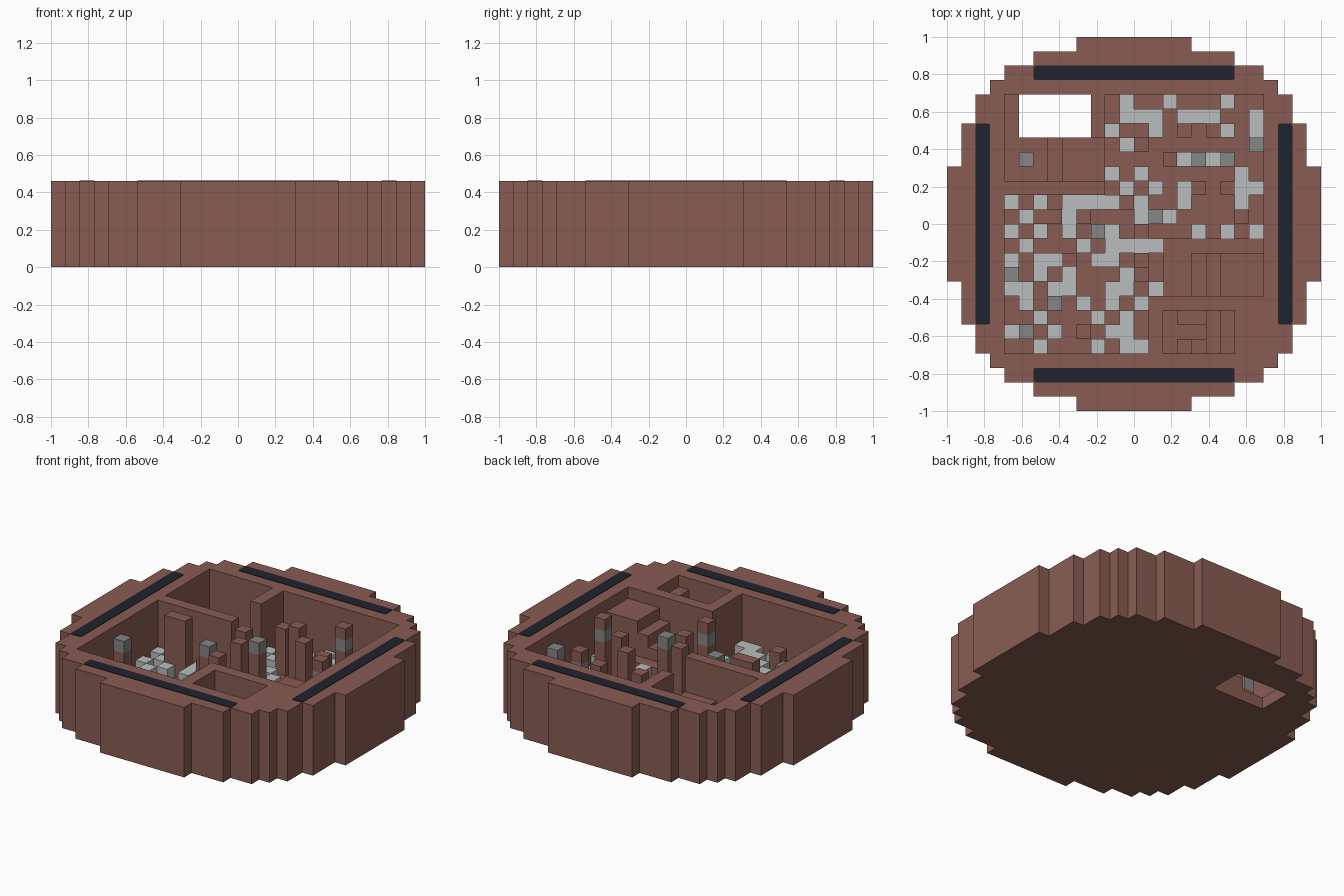
import bpy
import bmesh

U = 2 / 26          # one block
RIM = 6             # rim height in blocks
FLOOR = 1

old = bpy.data.objects.get("Cube")
if old:
    bpy.data.objects.remove(old, do_unlink=True)


def material(name, r, g, b):
    m = bpy.data.materials.new(name)
    m.use_nodes = True
    m.diffuse_color = (r, g, b, 1)
    m.node_tree.nodes["Principled BSDF"].inputs["Base Color"].default_value = (r, g, b, 1)
    return m


CLAY = material("clay brown", .25, .108, .086)
PALE = material("pale grey", .49, .51, .51)
GREY = material("mid grey", .24, .24, .24)
NAVY = material("dark navy", .014, .017, .027)


def finish(bm, name, mat):
    mesh = bpy.data.meshes.new(name)
    bm.to_mesh(mesh)
    bm.free()
    mesh.materials.append(mat)
    ob = bpy.data.objects.new(name, mesh)
    bpy.context.collection.objects.link(ob)
    return ob


def add_box(bm, x0, x1, y0, y1, z0, z1):
    verts = bmesh.ops.create_cube(bm, size=1)["verts"]
    for v in verts:
        v.co = (U * (x1 if v.co.x > 0 else x0),
                U * (y1 if v.co.y > 0 else y0),
                U * (z1 if v.co.z > 0 else z0))


def boxes(name, mat, items):
    bm = bmesh.new()
    for item in items:
        add_box(bm, *item)
    return finish(bm, name, mat)


# Heights of the stepped shell, block by block
height = {}


def fill(x0, x1, y0, y1, h):
    for x in range(x0, x1):
        for y in range(y0, y1):
            height[x, y] = h


for half_x, half_y in ((4, 13), (7, 12), (9, 11), (10, 10), (11, 9), (12, 7), (13, 4)):
    fill(-half_x, half_x, -half_y, half_y, RIM)

# Main chambers
fill(-9, 1, -9, 2, FLOOR)
fill(1, 2, -5, 2, FLOOR)
fill(-2, 9, -1, 9, FLOOR)

# Back room with an open shaft, steps and a raised doorway
fill(-9, -3, 3, 9, FLOOR)
fill(-8, -3, 6, 9, 0)
fill(-6, -5, 3, 6, 2)
fill(-5, -2, 3, 6, 3)

# Side room with steps up to a landing
fill(2, 9, -5, -1, 2)
for x0, x1, h in ((4, 5, 3), (5, 6, 4), (6, 9, 5)):
    fill(x0, x1, -5, -2, h)

# Small stair pit
fill(2, 7, -9, -6, 1)
for x0, x1, y0, y1, h in ((6, 7, -9, -6, 5), (5, 6, -9, -6, 4), (4, 5, -9, -8, 3),
                          (3, 4, -9, -8, 2), (3, 5, -7, -6, 2)):
    fill(x0, x1, y0, y1, h)


# Shell surface: tops, undersides and the risers between heights
def build_shell():
    bm = bmesh.new()

    def quad(*pts):
        bm.faces.new([bm.verts.new((x * U, y * U, z * U)) for x, y, z in pts])

    for (x, y), h in height.items():
        if h == 0:
            continue
        a, b, c, d = (x, y), (x + 1, y), (x + 1, y + 1), (x, y + 1)
        quad(*[(*p, h) for p in (a, b, c, d)])
        quad(*[(*p, 0) for p in (d, c, b, a)])
        for p, q, step in ((a, b, (0, -1)), (b, c, (1, 0)), (c, d, (0, 1)), (d, a, (-1, 0))):
            low = height.get((x + step[0], y + step[1]), 0)
            for z in range(low, h):
                quad((*p, z), (*q, z), (*q, z + 1), (*p, z + 1))
    bmesh.ops.remove_doubles(bm, verts=bm.verts, dist=U * .01)
    bmesh.ops.dissolve_limit(bm, angle_limit=.01, verts=bm.verts, edges=bm.edges)
    return finish(bm, "shell", CLAY)


build_shell()

# Pale floor blocks: row -> columns
PALE_ROWS = {
    8: (-1, 2, 6), 7: (-1, 0, 1, 3, 4, 5, 8), 6: (-2, 1, 6, 8), 5: (-1,), 4: (3, 5),
    3: (-2, 0, 7), 2: (-1, 1, 3, 7, 8), 1: (-9, -7, -5, -4, -3, -2, 0, 3, 7),
    0: (-8, -5, 0, 2), -1: (-9, -7, -5, -2, 4, 6, 8), -2: (-8, -4, -2, -1, 0, 1),
    -3: (-9, -7, -6, -3, -2), -4: (-7, -5, -1), -5: (-9, -8, -6, -5, -2, -1, 1),
    -6: (-8, -4, -2, 0), -7: (-7, -3, -1), -8: (-9, -6, -2, -1), -9: (-7, -3, -1, 0),
}
boxes("pale_blocks", PALE, [(x, x + 1, y, y + 1, FLOOR, FLOOR + 1)
                            for y, cols in PALE_ROWS.items() for x in cols])

# Plain pillars: column, row, top
PILLARS = [(-1, 1, 6), (0, -1, 6), (2, 4, 6), (4, 2, 6), (0, 5, 5), (3, 6, 3),
           (6, 2, 3), (-4, 0, 3), (-5, -3, 2), (0, -3, 3), (-4, -8, 3)]
stems = [(x, x + 1, y, y + 1, FLOOR, top) for x, y, top in PILLARS]
stems.append((-7, -5, 0, 1, FLOOR, 6))

# Pillars carrying a grey block: column, row, top of grey block
CAPPED = [(-9, -4, 5), (8, 5, 5), (1, 0, 6), (-3, -1, 5), (-6, -6, 3),
          (-8, -8, 3), (4, 4, 3), (6, 4, 3), (-8, 4, 3)]
BANDED = [(7, 0, 5), (5, 6, 5), (0, -4, 5)]
stems += [(x, x + 1, y, y + 1, FLOOR, top - 1) for x, y, top in CAPPED + BANDED]
stems += [(x, x + 1, y, y + 1, top, top + 1) for x, y, top in BANDED]
boxes("pillars", CLAY, stems)
boxes("grey_blocks", GREY, [(x, x + 1, y, y + 1, top - 1, top) for x, y, top in CAPPED + BANDED])

# Dark strips set on the four sides of the rim
for name, area in (("front_strip", (-7, 7, -11, -10)), ("back_strip", (-7, 7, 10, 11)),
                   ("right_strip", (-11, -10, -7, 7)), ("left_strip", (10, 11, -7, 7))):
    strip = boxes(name, NAVY, [(*area, RIM - .02, RIM + .04)])
    bm = bmesh.new()
    bm.from_mesh(strip.data)
    corners = [e for e in bm.edges if abs(e.verts[0].co.z - e.verts[1].co.z) > .001]
    bmesh.ops.bevel(bm, geom=corners, offset=.012, segments=3, profile=.5, affect='EDGES')
    bm.to_mesh(strip.data)
    bm.free()
